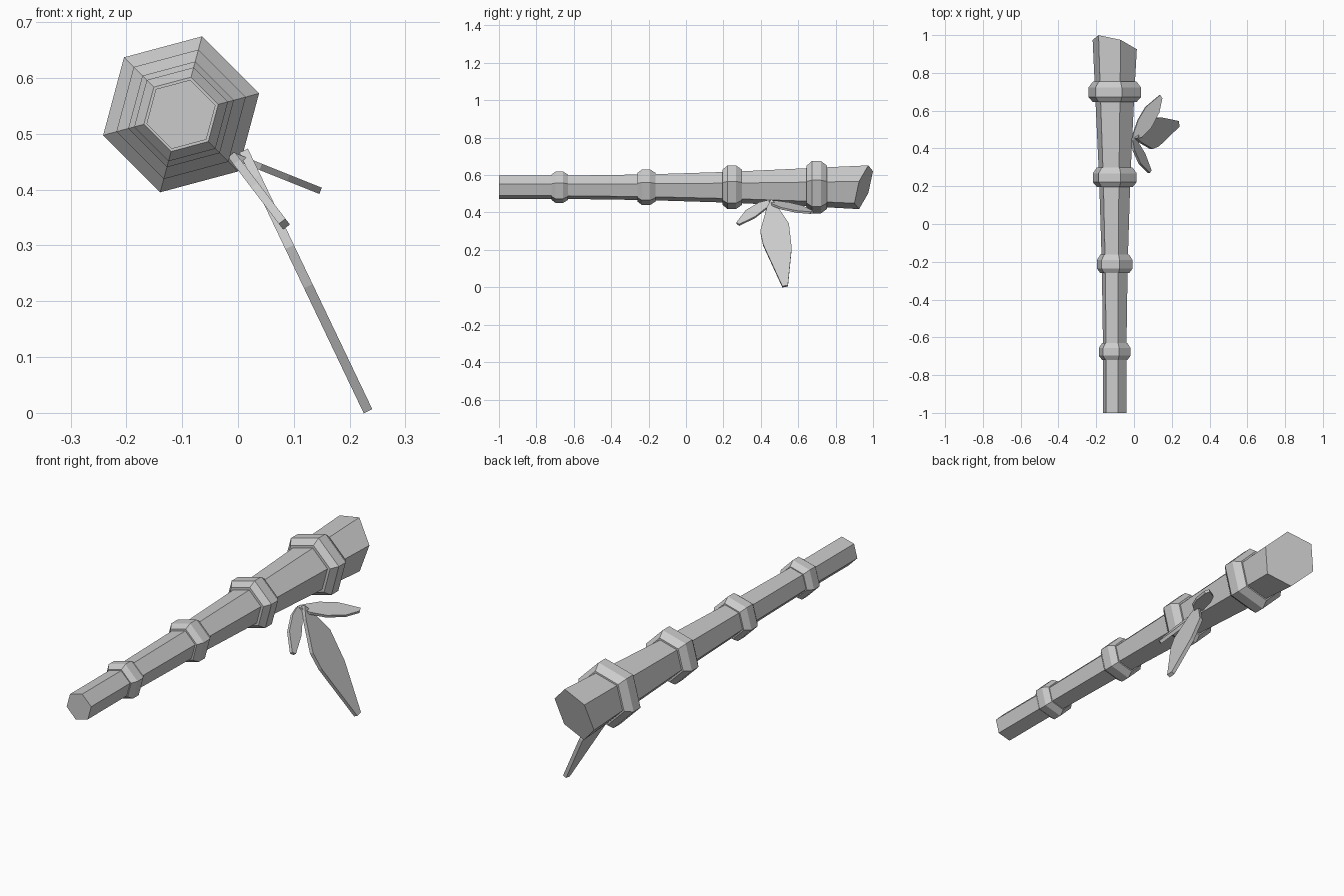
import bpy, bmesh, math
from mathutils import Vector

if "Cube" in bpy.data.objects:
    bpy.data.objects.remove(bpy.data.objects["Cube"])

CX, CZ, SIDES = -0.102, 0.535, 6


def finish(name, bm):
    bmesh.ops.recalc_face_normals(bm, faces=bm.faces)
    mesh = bpy.data.meshes.new(name)
    bm.to_mesh(mesh)
    bm.free()
    obj = bpy.data.objects.new(name, mesh)
    bpy.context.collection.objects.link(obj)
    return obj


def hex_loft(name, profile, slant=0.0):
    """Hexagonal loft along y from (y, radius) pairs; slant tilts the last ring."""
    bm = bmesh.new()
    rings = []
    for i, (y, r) in enumerate(profile):
        ring = []
        for k in range(SIDES):
            a = math.radians(15 + 60 * k)
            dx, dz = r * math.cos(a), r * math.sin(a)
            tilt = slant * (dz - dx) if i == len(profile) - 1 else 0
            ring.append(bm.verts.new((CX + dx, y + tilt, CZ + dz)))
        rings.append(ring)
    for a, b in zip(rings, rings[1:]):
        for k in range(SIDES):
            j = (k + 1) % SIDES
            bm.faces.new((a[k], a[j], b[j], b[k]))
    bm.faces.new(rings[0])
    bm.faces.new(rings[-1])
    return finish(name, bm)


def leaf(name, start, end, outline, thick):
    """Flat leaf: outline is (fraction from start to end in xz, y)."""
    s, e = Vector((start[0], 0, start[1])), Vector((end[0], 0, end[1]))
    d = e - s
    n = Vector((-d.z, 0, d.x)).normalized() * thick / 2
    bm = bmesh.new()
    pts = [s + d * t + Vector((0, y, 0)) for t, y in outline]
    top = [bm.verts.new(p + n) for p in pts]
    low = [bm.verts.new(p - n) for p in pts]
    bm.faces.new(top)
    bm.faces.new(low[::-1])
    for k in range(len(pts)):
        j = (k + 1) % len(pts)
        bm.faces.new((top[k], low[k], low[j], top[j]))
    return finish(name, bm)


# tapered stalk with a slanted cut at the thick end
hex_loft("stalk", [(-1, 0.064), (-0.67, 0.064), (-0.21, 0.071),
                   (0.25, 0.086), (0.70, 0.108), (0.95, 0.121)], slant=0.29)

# swollen nodes: start, end, base radius, outer radius
nodes = [(-0.72, -0.63, 0.069, 0.087), (-0.26, -0.162, 0.079, 0.098),
         (0.195, 0.30, 0.097, 0.120), (0.645, 0.755, 0.119, 0.1446)]
for i, (y0, y1, r0, r1) in enumerate(nodes):
    w = y1 - y0
    hex_loft(f"node_{i + 1}", [(y0, r0), (y0 + 0.25 * w, r1),
                               (y0 + 0.7 * w, r1), (y1, r0)])

# three leaves fanning out from one point
leaf("large_leaf", (0.01, 0.47), (0.233, 0.003),
     [(0, 0.455), (0.06, 0.48), (0.28, 0.55), (0.56, 0.565), (0.99, 0.545),
      (1, 0.515), (0.52, 0.412), (0.37, 0.397), (0.1, 0.432)], 0.017)
leaf("back_leaf", (-0.012, 0.462), (0.148, 0.398),
     [(0, 0.44), (0.33, 0.46), (0.64, 0.51), (0.9, 0.59), (1, 0.665),
      (0.93, 0.683), (0.46, 0.62), (0.2, 0.55), (0.05, 0.48)], 0.012)
leaf("front_leaf", (-0.012, 0.463), (0.087, 0.333),
     [(0, 0.465), (0.26, 0.44), (0.68, 0.37), (1, 0.285), (0.92, 0.27),
      (0.42, 0.32), (0.1, 0.39), (0, 0.44)], 0.015)
